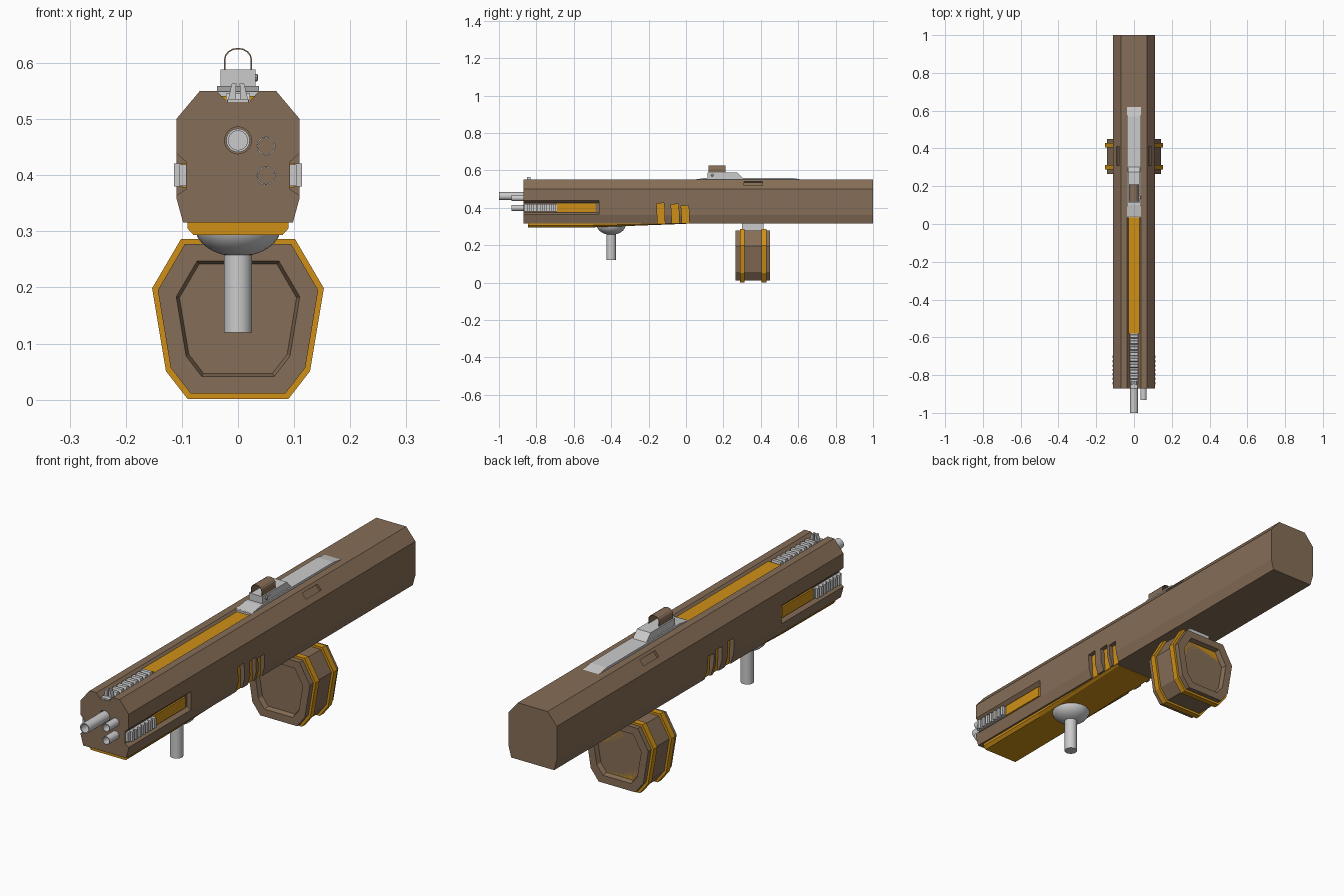
import bpy, bmesh
from math import sin, cos, pi

if "Cube" in bpy.data.objects:
    bpy.data.objects.remove(bpy.data.objects["Cube"])


def material(name, rgb):
    m = bpy.data.materials.new(name)
    m.diffuse_color = (*rgb, 1)
    m.use_nodes = True
    m.node_tree.nodes["Principled BSDF"].inputs["Base Color"].default_value = m.diffuse_color
    return m


BROWN = material("brown", (0.24, 0.155, 0.095))
ORANGE = material("orange", (0.62, 0.28, 0.008))


def loft(name, rings, mat=None, smooth=False):
    """Skin a list of equal-length 3D rings and cap both ends."""
    bm = bmesh.new()
    vs = [[bm.verts.new(p) for p in r] for r in rings]
    n = len(rings[0])
    for a, b in zip(vs, vs[1:]):
        for i in range(n):
            j = (i + 1) % n
            bm.faces.new((a[i], a[j], b[j], b[i]))
    bm.faces.new(vs[0])
    bm.faces.new(vs[-1])
    bmesh.ops.recalc_face_normals(bm, faces=bm.faces[:])
    me = bpy.data.meshes.new(name)
    bm.to_mesh(me)
    bm.free()
    ob = bpy.data.objects.new(name, me)
    bpy.context.collection.objects.link(ob)
    if mat:
        me.materials.append(mat)
    if smooth:
        bpy.ops.object.select_all(action='DESELECT')
        ob.select_set(True)
        bpy.context.view_layer.objects.active = ob
        bpy.ops.object.shade_smooth_by_angle()
    return ob


def prism(name, pts, a, b, axis='Y', mat=None):
    """Extrude a 2D profile along X (pts are y,z) or Y (pts are x,z)."""
    place = {'X': lambda p, t: (t, *p), 'Y': lambda p, t: (p[0], t, p[1])}[axis]
    return loft(name, [[place(p, t) for p in pts] for t in (a, b)], mat)


def box(name, x0, x1, y0, y1, z0, z1, mat=None):
    return prism(name, [(x0, z0), (x1, z0), (x1, z1), (x0, z1)], y0, y1, 'Y', mat)


def mirrored(half):
    return half + [(-x, z) for x, z in reversed(half)]


def circle(x, z, r, n=24):
    return [(x + r * cos(2 * pi * i / n), z + r * sin(2 * pi * i / n)) for i in range(n)]


def flip(pts, s):
    return [(s * x, z) for x, z in pts]


# Main body: one long chamfered section
body = prism("main_body", mirrored([(0.098, 0.316), (0.11, 0.36), (0.11, 0.50), (0.068, 0.55)]),
             -0.87, 1.0, 'Y', BROWN)

# Recesses cut into the body
cutters = [
    prism("top_channel_cutter", mirrored([(0.0195, 0.53), (0.0393, 0.552)]), -0.9, 0.04),
    prism("barrel_socket_cutter", circle(0, 0.462, 0.024), -0.9, -0.85),
]
vents = []
for y, top in ((-0.157, 0.425), (-0.08, 0.42), (-0.026, 0.412)):
    w = 0.044
    vents.append([(y + 0.006, 0.31), (y, top - 0.003), (y + w - 0.004, top), (y + w, 0.31)])
for s in (-1, 1):
    slot = [(0.112, 0.362), (0.093, 0.375), (0.093, 0.424), (0.112, 0.441)]
    cutters.append(prism("side_slot_cutter", flip(slot, s), -0.9, -0.465))
    port = [(0.0841, 0.5464), (0.1009, 0.5264), (0.0855, 0.5136), (0.0687, 0.5336)]
    cutters.append(prism("port_cutter", flip(port, s), 0.31, 0.41))
    for v in vents:
        cutters.append(prism("vent_cutter", v, s * 0.09, s * 0.13, 'X'))
bpy.ops.object.select_all(action='DESELECT')
body.select_set(True)
bpy.context.view_layer.objects.active = body
for c in cutters:
    c.hide_render = True
    mod = body.modifiers.new("cut", 'BOOLEAN')
    mod.operation, mod.solver, mod.object = 'DIFFERENCE', 'EXACT', c
    bpy.ops.object.modifier_apply(modifier=mod.name)
    bpy.data.objects.remove(c)

# Side slot panels, ribbed grips and vent inserts
for s, side in ((-1, "left"), (1, "right")):
    def sided(name, x0, x1, *rest):
        return box(f"{side}_{name}", s * x0, s * x1, *rest)
    sided("side_panel", 0.085, 0.1, -0.69, -0.485, 0.378, 0.422, ORANGE)
    sided("grip_base", 0.085, 0.104, -0.865, -0.69, 0.381, 0.419)
    for i in range(7):
        y = -0.85 + i * 0.0235
        sided(f"grip_rib_{i + 1}", 0.1, 0.114, y, y + 0.013, 0.38, 0.421)
    for i, v in enumerate(vents):
        pts = [(y, max(z, 0.317)) for y, z in v]
        prism(f"{side}_vent_insert_{i + 1}", pts, s * 0.08, s * 0.0915, 'X', ORANGE)

# Top channel strip and ribs
prism("top_strip", mirrored([(0.022, 0.525), (0.0315, 0.541)]), -0.58, 0.04, 'Y', ORANGE)
box("top_rib_base", -0.02, 0.02, -0.84, -0.58, 0.525, 0.534)
for i in range(8):
    y = -0.825 + i * 0.031
    prism(f"top_rib_{i + 1}", [(y, 0.53), (y + 0.006, 0.546), (y + 0.02, 0.546), (y + 0.024, 0.53)],
          -0.021, 0.021, 'X')

# Front sight: foot and two leaning blades
box("front_sight_foot", -0.019, 0.019, -0.868, -0.835, 0.527, 0.536)
for s, side in ((-1, "left"), (1, "right")):
    prism(f"front_sight_blade_{side}",
          flip([(0.004, 0.534), (0.018, 0.534), (0.011, 0.563), (0.003, 0.563)], s), -0.85, -0.832)

# Rear slide plate, sight base, hoop and knob
prism("slide_plate", [(0.035, 0.53), (0.035, 0.549), (0.1, 0.559), (0.57, 0.559), (0.62, 0.55), (0.62, 0.54)],
      -0.037, 0.037, 'X')
prism("sight_base", [(0.115, 0.555), (0.115, 0.588), (0.275, 0.588), (0.305, 0.557)], -0.031, 0.031, 'X')


def arch(r, top):
    return [(r, 0.585)] + [(r * cos(pi * i / 8), 0.606 + (top - 0.606) * sin(pi * i / 8))
                           for i in range(9)] + [(-r, 0.585)]


prism("sight_hoop", arch(0.025, 0.627) + arch(0.0225, 0.6245)[::-1], 0.12, 0.21, 'Y', BROWN)
loft("sight_knob", [[(x, 0.14 + a, 0.574 + b) for a, b in circle(0, 0, r, 10)]
                    for x, r in ((0.028, 0.007), (0.034, 0.007), (0.036, 0.004))])
box("sight_slot_mark", 0.029, 0.0325, 0.15, 0.17, 0.572, 0.577)


# Barrels: hollow ends
def barrel(name, x, z, r, bore, front, depth):
    def ring(rad, y):
        return [(a, y, b) for a, b in circle(x, z, rad)]
    return loft(name, [ring(r, -0.84), ring(r, front), ring(bore, front), ring(bore, front + depth)],
                None, True)


barrel("main_barrel", 0, 0.462, 0.021, 0.017, -1.0, 0.06)
for name, z in (("upper_side_barrel", 0.452), ("lower_side_barrel", 0.399)):
    barrel(name, 0.05, z, 0.0168, 0.0145, -0.932, 0.06)
    prism(name + "_bore", circle(0.05, z, 0.0145), -0.876, -0.87, 'Y', BROWN)

# Underside plate: tapers up toward the middle
loft("under_plate", [mirrored_ring for mirrored_ring in (
    [(x, y, z) for x, z in mirrored([(0.079, low), (0.09, low + (0.32 - low) * 0.45), (0.09, 0.32)])]
    for y, low in ((-0.845, 0.293), (-0.5, 0.295), (0.0, 0.314)))], ORANGE)

# Swivel dome and post
bpy.ops.mesh.primitive_uv_sphere_add(segments=32, ring_count=16, radius=1, location=(0, -0.4, 0.308))
dome = bpy.context.object
dome.name = "swivel_dome"
dome.scale = (0.077, 0.077, 0.053)
bpy.ops.object.shade_smooth_by_angle()
loft("post", [[(x, y - 0.4, z) for x, y in circle(0, 0, 0.025, 32)] for z in (0.12, 0.29)], None, True)

# Drum: eight-sided with recessed ends and two bands
DRUM = mirrored([(0.084, 0.0105), (0.12, 0.057), (0.143, 0.195), (0.095, 0.277)])


def drum_ring(scale, y):
    return [(x * scale, y, 0.145 + (z - 0.145) * scale) for x, z in DRUM]


loft("drum", [drum_ring(*r) for r in ((0.73, 0.285), (0.77, 0.265), (1, 0.265),
                                      (1, 0.45), (0.77, 0.45), (0.73, 0.43))], BROWN)
for name, y in (("front_drum_band", 0.288), ("rear_drum_band", 0.405)):
    loft(name, [drum_ring(1.07, y), drum_ring(1.07, y + 0.025)], ORANGE)
box("drum_mount", -0.05, 0.05, 0.3, 0.415, 0.26, 0.325)
